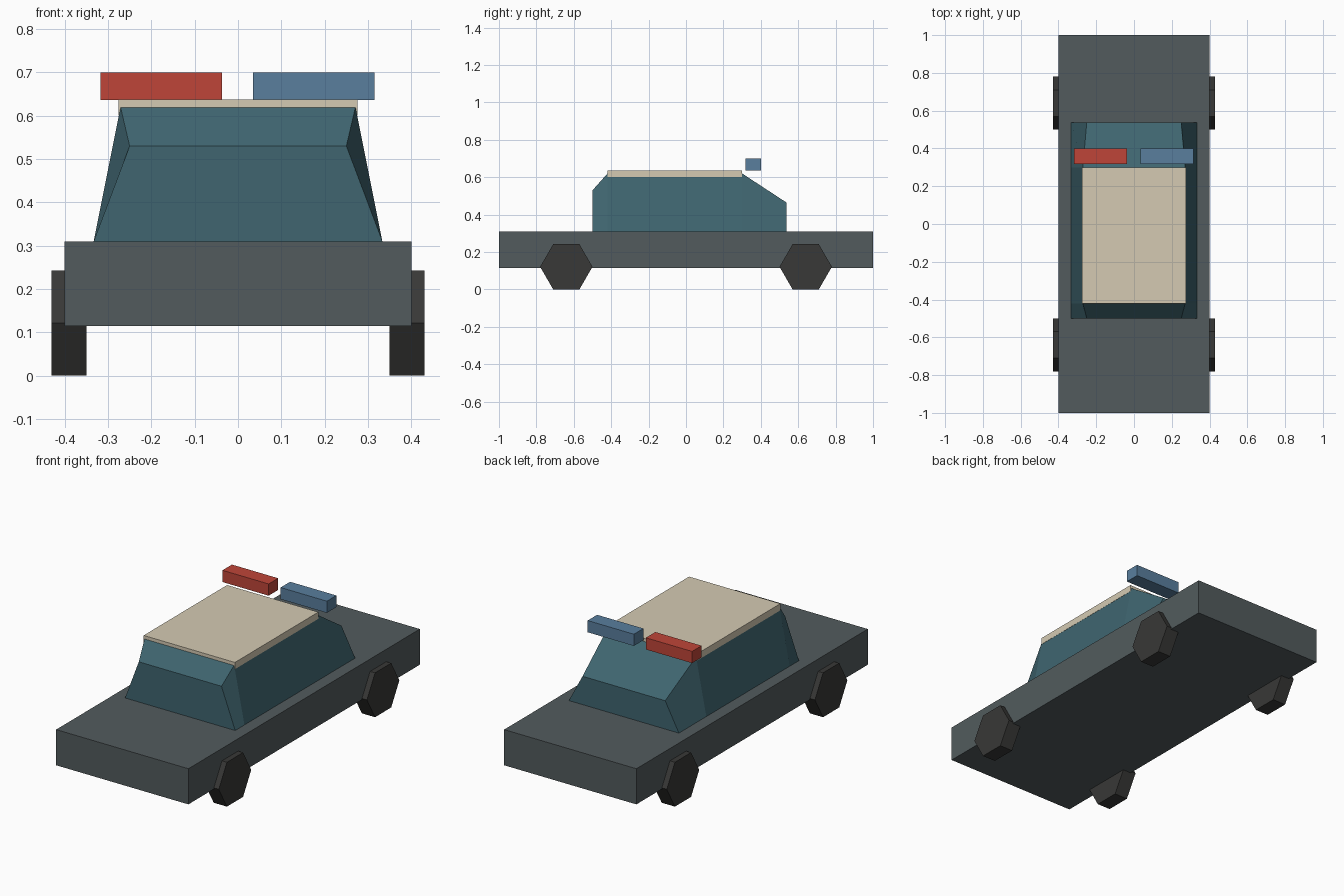
import bpy
import bmesh
import math
from mathutils import Matrix

if "Cube" in bpy.data.objects:
    bpy.data.objects.remove(bpy.data.objects["Cube"])


def material(name, rgb):
    mat = bpy.data.materials.new(name)
    mat.diffuse_color = (*rgb, 1)
    mat.use_nodes = True
    mat.node_tree.nodes["Principled BSDF"].inputs["Base Color"].default_value = mat.diffuse_color
    return mat


BODY = material("body_grey", (0.085, 0.105, 0.11))
GLASS = material("cabin_teal", (0.05, 0.13, 0.16))
CREAM = material("roof_cream", (0.66, 0.59, 0.45))
RED = material("light_red", (0.52, 0.06, 0.04))
BLUE = material("light_blue", (0.10, 0.21, 0.34))
RUBBER = material("rubber", (0.04, 0.04, 0.038))


def finish(name, bm, mat):
    bmesh.ops.recalc_face_normals(bm, faces=bm.faces)
    mesh = bpy.data.meshes.new(name)
    bm.to_mesh(mesh)
    bm.free()
    mesh.materials.append(mat)
    obj = bpy.data.objects.new(name, mesh)
    bpy.context.collection.objects.link(obj)
    return obj


def box(name, x, y, z, mat):
    bm = bmesh.new()
    size = [b - a for a, b in (x, y, z)]
    mid = [(a + b) / 2 for a, b in (x, y, z)]
    bmesh.ops.create_cube(bm, size=1, matrix=Matrix.Translation(mid) @ Matrix.Diagonal((*size, 1)))
    return finish(name, bm, mat)


# Lower body
box("body", (-0.4, 0.4), (-1, 1), (0.115, 0.31), BODY)

# Cabin: four cross-sections along y (y, top half width, top height)
bm = bmesh.new()
rings = []
for y, w, z in [(-0.5, 0.25, 0.53), (-0.42, 0.271, 0.62), (0.3, 0.271, 0.62), (0.537, 0.25, 0.465)]:
    rings.append([bm.verts.new(p) for p in
                  [(-0.333, y, 0.31), (0.333, y, 0.31), (w, y, z), (-w, y, z)]])
for a, b in zip(rings, rings[1:]):
    for i in range(4):
        j = (i + 1) % 4
        bm.faces.new((a[i], a[j], b[j], b[i]))
bm.faces.new(rings[0])
bm.faces.new(rings[-1])
finish("cabin", bm, GLASS)

# Roof panel
box("roof_panel", (-0.276, 0.276), (-0.421, 0.3), (0.6, 0.637), CREAM)

# Light bars
box("red_light", (-0.317, -0.037), (0.318, 0.4), (0.636, 0.7), RED)
box("blue_light", (0.035, 0.315), (0.318, 0.4), (0.636, 0.7), BLUE)

# Six-sided wheels with flat tops and points fore and aft
for side, sx in (("left", -1), ("right", 1)):
    for end, y in (("front", -0.64), ("rear", 0.64)):
        bm = bmesh.new()
        rot = Matrix.Rotation(math.pi / 2, 4, 'Y')
        bmesh.ops.create_cone(bm, cap_ends=True, segments=6, radius1=0.14, radius2=0.14, depth=0.08)
        # Align a corner with the y axis before laying the wheel over
        if max(v.co.y for v in bm.verts) < 0.135:
            bmesh.ops.rotate(bm, verts=bm.verts, matrix=Matrix.Rotation(math.pi / 6, 3, 'Z'))
        bmesh.ops.transform(bm, verts=bm.verts,
                            matrix=Matrix.Translation((sx * 0.39, y, 0.14 * math.cos(math.pi / 6))) @ rot)
        finish(f"{end}_{side}_wheel", bm, RUBBER)
